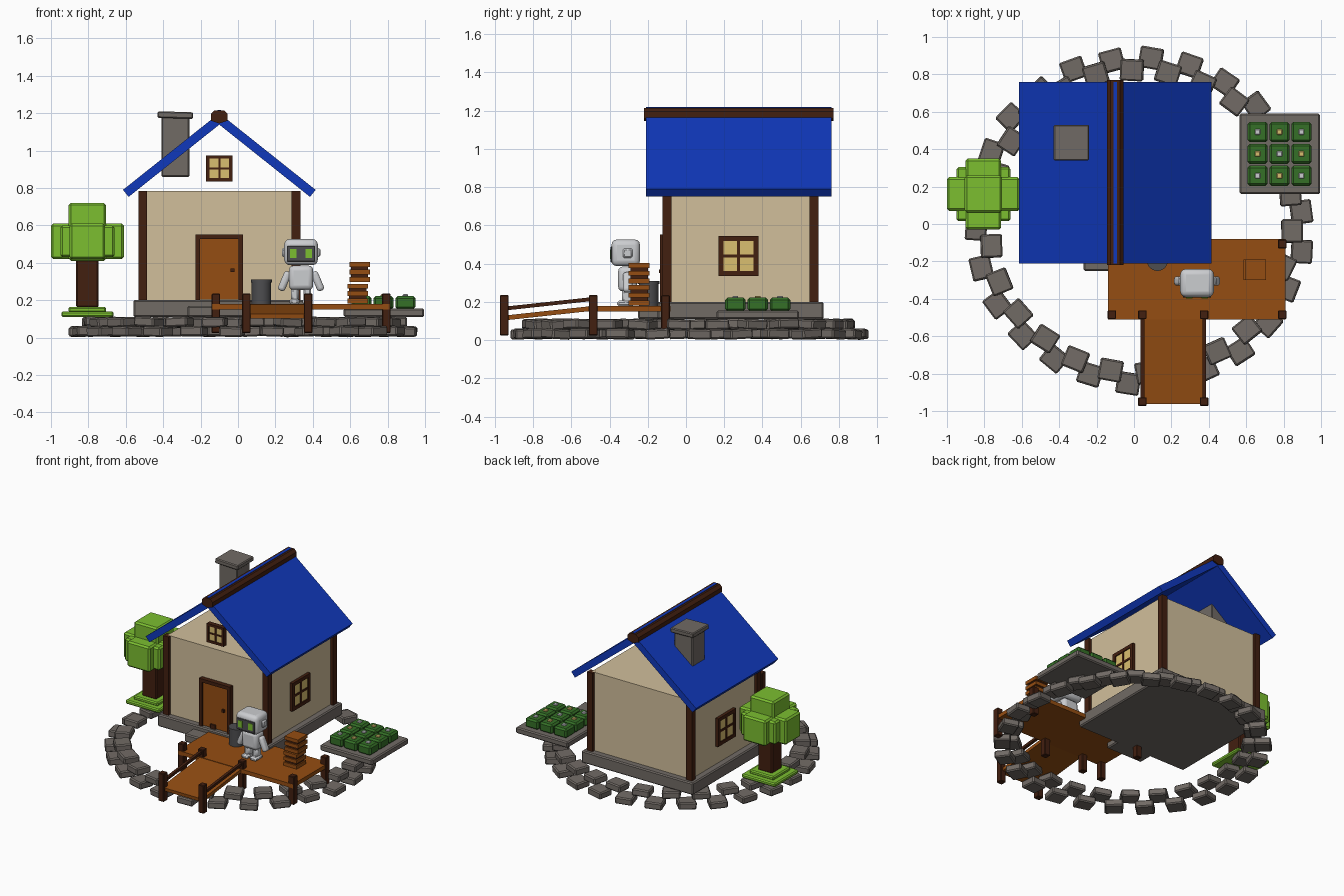
import bpy, bmesh, math, random
from mathutils import Vector

random.seed(4)
cube = bpy.data.objects.get("Cube")
if cube:
    bpy.data.objects.remove(cube)


def material(name, *rgb):
    m = bpy.data.materials.new(name)
    m.use_nodes = True
    m.diffuse_color = (*rgb, 1)
    m.node_tree.nodes["Principled BSDF"].inputs["Base Color"].default_value = (*rgb, 1)
    return m


ROOF = material("roof blue", .005, .04, .5)
PLASTER = material("cream plaster", .64, .52, .33)
TIMBER = material("dark timber", .055, .014, .005)
WOOD = material("orange wood", .3, .075, .006)
STONE = material("grey stone", .165, .145, .13)
LEAF = material("leaf green", .2, .52, .03)
PLANT = material("plant green", .035, .16, .02)
SHELL = material("pale shell", .6, .61, .63)
METAL = material("dark metal", .075, .075, .08)
GLOW = material("warm yellow", .7, .52, .16)


def finish(name, bm, mat, bevel=0):
    bmesh.ops.recalc_face_normals(bm, faces=bm.faces)
    mesh = bpy.data.meshes.new(name)
    bm.to_mesh(mesh)
    bm.free()
    mesh.materials.append(mat)
    ob = bpy.data.objects.new(name, mesh)
    bpy.context.collection.objects.link(ob)
    if bevel:
        mod = ob.modifiers.new("bevel", 'BEVEL')
        mod.width = bevel
        mod.segments = 3 if bevel > .015 else 1
    return ob


def box(name, center, size, mat, bevel=0, rot=(0, 0, 0)):
    bm = bmesh.new()
    bmesh.ops.create_cube(bm, size=1)
    bmesh.ops.scale(bm, vec=size, verts=bm.verts)
    ob = finish(name, bm, mat, bevel)
    ob.location = center
    ob.rotation_euler = rot
    return ob


def beam(name, p, q, width, height, mat):
    """Plank running in y from p to q."""
    p, q = Vector(p), Vector(q)
    d = q - p
    return box(name, (p + q) / 2, (width, d.length, height), mat,
               rot=(math.atan2(d.z, d.y), 0, 0))


def cylinder(name, center, radius, height, mat, sides=24):
    bm = bmesh.new()
    bmesh.ops.create_cone(bm, cap_ends=True, segments=sides, radius1=radius,
                          radius2=radius, depth=height)
    ob = finish(name, bm, mat)
    ob.location = center
    return ob


def extrude_y(name, profile, y0, y1, mat):
    bm = bmesh.new()
    face = bm.faces.new([bm.verts.new((x, y0, z)) for x, z in profile])
    ext = bmesh.ops.extrude_face_region(bm, geom=[face])
    new = [v for v in ext["geom"] if isinstance(v, bmesh.types.BMVert)]
    bmesh.ops.translate(bm, verts=new, vec=(0, y1 - y0, 0))
    return finish(name, bm, mat)


def window(name, center, width, height, along_y=False):
    """Yellow pane with a timber frame and a cross bar."""
    c = Vector(center)
    bar = width / 8

    def part(label, u, v, w, h, depth, mat):
        off = (0, u, v) if along_y else (u, 0, v)
        size = (depth, w, h) if along_y else (w, depth, h)
        box(name + label, c + Vector(off), size, mat)

    part("_pane", 0, 0, width * .9, height * .9, .02, GLOW)
    for s in (-1, 1):
        part("_jamb", s * (width - bar) / 2, 0, bar, height, .035, TIMBER)
        part("_rail", 0, s * (height - bar) / 2, width, bar, .035, TIMBER)
    part("_mullion", 0, 0, bar * .6, height, .03, TIMBER)
    part("_transom", 0, 0, width, bar * .6, .03, TIMBER)


# House body
HX, HY = -.1, .285
box("foundation", (HX, HY, .155), (.92, .87, .09), STONE, .008)
box("door_step", (-.12, -.19, .14), (.3, .12, .06), STONE, .008)
box("house_walls", (HX, HY, .49), (.82, .77, .59), PLASTER)
for sx in (-1, 1):
    for sy in (-1, 1):
        box("corner_post", (HX + sx * .41, HY + sy * .385, .49), (.046, .046, .59), TIMBER)
    window("side_window", (HX + sx * .415, .275, .44), .21, .21, True)
window("gable_window", (-.1, -.11, .905), .14, .14)

# Door
box("door", (-.1, -.11, .37), (.22, .03, .33), WOOD)
for s in (-1, 1):
    box("door_jamb", (-.1 + s * .115, -.11, .375), (.025, .05, .35), TIMBER)
box("door_lintel", (-.1, -.11, .54), (.255, .05, .025), TIMBER)
box("door_knob", (-.03, -.13, .36), (.02, .02, .02), TIMBER)


# Roof, ridge and chimney
def chevron(half, top, drop, thick):
    slope = math.atan2(drop, half)
    nx, nz = thick * math.sin(slope), thick * math.cos(slope)
    eave = top - drop
    return [(HX - half, eave), (HX, top), (HX + half, eave),
            (HX + half - nx, eave - nz), (HX, top - thick / math.cos(slope)),
            (HX - half + nx, eave - nz)]


extrude_y("roof", chevron(.515, 1.2, .41, .048), -.21, .76, ROOF)
extrude_y("ridge_cap", [(HX - .045, 1.16), (HX - .045, 1.195), (HX - .025, 1.215),
                        (HX + .025, 1.215), (HX + .045, 1.195), (HX + .045, 1.16),
                        (HX, 1.145)], -.22, .77, TIMBER)
box("ridge_stripe", (HX, .275, 1.214), (.02, .97, .008), ROOF)
box("chimney", (-.335, .435, 1.025), (.15, .15, .33), STONE, .006)
box("chimney_cap", (-.335, .435, 1.19), (.19, .19, .035), STONE, .006, (0, .03, 0))

# Two staggered rings of stones
COUNT = 26
for row, radius in enumerate((.875, .81)):
    for i in range(COUNT):
        a = math.radians(86) + (i + row / 2) * math.tau / COUNT
        r = radius + random.uniform(-.01, .01)
        tilt = [random.uniform(-.06, .06) for _ in "xy"]
        box("path_stone", (.03 + r * math.cos(a), .02 + r * math.sin(a), .033 + row * .05),
            (.115, .125, .052), STONE, .008, (*tilt, a + random.uniform(-.15, .15)))

# Deck with posts
box("deck", (.335, -.295, .165), (.95, .43, .03), WOOD)
for x in (-.118, .793):
    for y in (-.485, -.107):
        box("deck_post", (x, y, .13), (.046, .046, .21), TIMBER, .004)

# Ramp with hand rails
beam("ramp", (.21, -.96, .115), (.21, -.5, .165), .34, .025, WOOD)
for x in (.045, .375):
    beam("ramp_rail", (x, -.95, .165), (x, -.49, .215), .02, .02, TIMBER)
    for y in (-.95, -.485):
        box("ramp_post", (x, y, .13), (.046, .046, .21), TIMBER, .004)

# Bucket
cylinder("bucket", (.125, -.195, .245), .052, .13, METAL)
cylinder("bucket_rim", (.125, -.195, .302), .056, .015, METAL)

# Stacked slatted crates
for x, z in ((.64, .235), (.65, .35)):
    box("crate_core", (x, -.245, z), (.092, .092, .1), TIMBER)
    for k in (-1, 0, 1):
        box("crate_slats", (x, -.245, z + k * .04), (.11, .11, .026), WOOD)

# Raised plant bed with a chequer of flowers
box("plant_bed", (.78, .375, .133), (.43, .43, .045), STONE, .008)
for i in (-1, 0, 1):
    for j in (-1, 0, 1):
        x, y = .778 + i * .117, .375 + j * .117
        box("plant", (x, y, .187), (.108, .108, .07), PLANT, .012)
        box("flower", (x, y, .226), (.03, .03, .012), GLOW if (i + j) % 2 else SHELL, .004)

# Tree
TX, TY = -.805, .16
box("tree_grass", (TX, TY, .125), (.28, .28, .03), LEAF, .008)
box("tree_grass_top", (TX, TY, .15), (.2, .2, .03), LEAF, .008)
box("tree_trunk", (TX, TY, .29), (.12, .12, .26), TIMBER, .008)
for size, z in (((.39, .18, .19), .515), ((.19, .38, .19), .515),
                ((.29, .29, .17), .515), ((.2, .2, .31), .565)):
    box("tree_leaves", (TX, TY, z), size, LEAF, .012)

# Robot
RX, RY = .337, -.305
shell = [box("robot_head", (RX, RY - .01, .457), (.18, .15, .14), SHELL, .03),
         box("robot_body", (RX, RY, .32), (.13, .1, .13), SHELL, .025)]
box("robot_screen", (RX, RY - .085, .448), (.15, .008, .085), METAL, .003)
for s in (-1, 1):
    box("robot_eye", (RX + s * .042, RY - .09, .45), (.035, .006, .05), LEAF)
    shell.append(box("robot_ear", (RX + s * .092, RY, .455), (.022, .05, .05), SHELL, .008))
    shell.append(box("robot_arm", (RX + s * .088, RY, .302), (.04, .05, .11), SHELL, .016,
                     (0, -s * .4, 0)))
    shell.append(box("robot_leg", (RX + s * .033, RY, .23), (.042, .06, .08), SHELL, .01))
    shell.append(box("robot_foot", (RX + s * .035, RY - .01, .192), (.055, .09, .03), SHELL, .01))

# Smooth shading on rounded parts
bpy.ops.object.select_all(action='DESELECT')
for ob in shell + [o for o in bpy.data.objects if o.name.startswith("bucket")]:
    ob.select_set(True)
    bpy.context.view_layer.objects.active = ob
bpy.ops.object.shade_smooth_by_angle(angle=math.radians(40))
